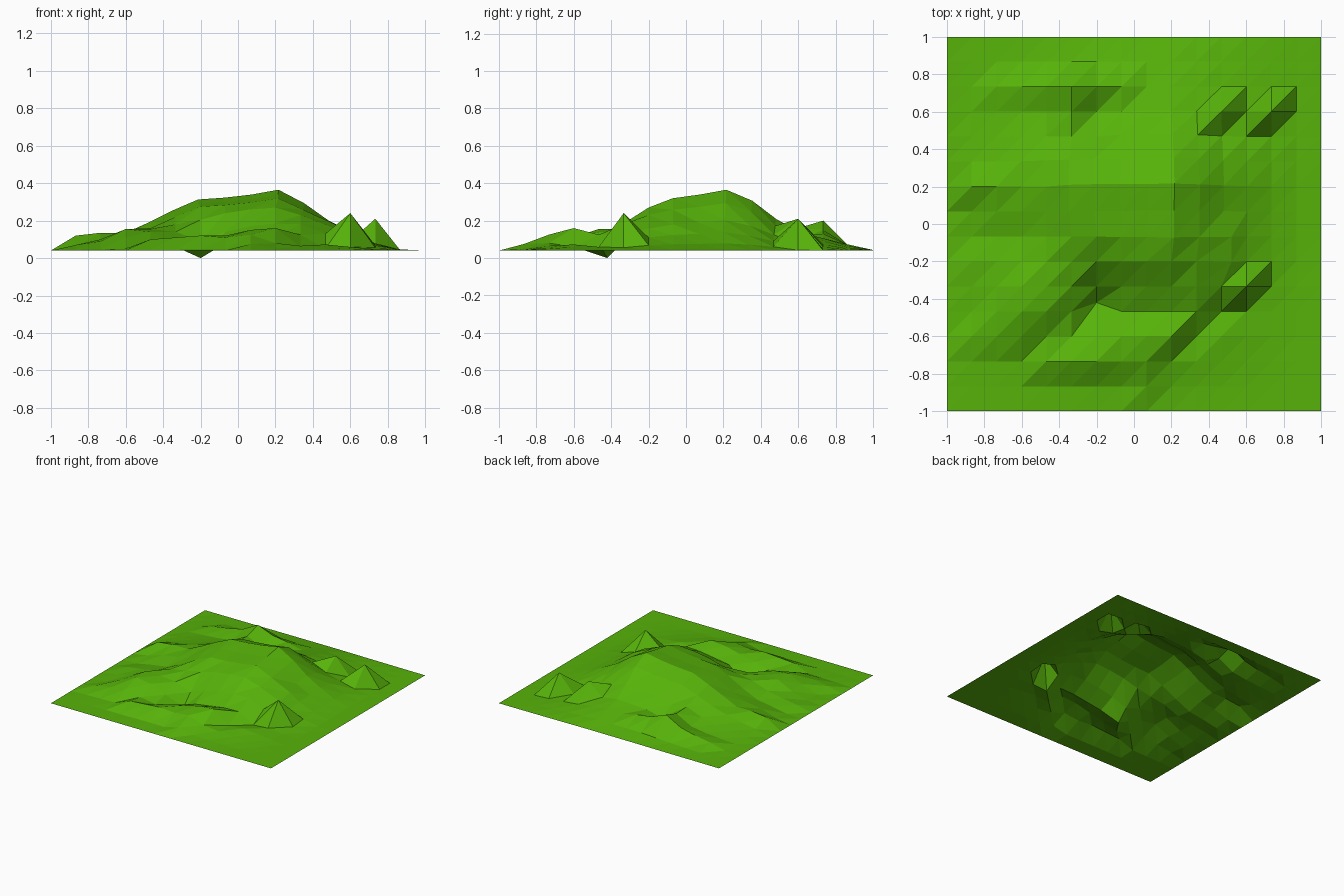
import bpy, bmesh

if "Cube" in bpy.data.objects:
    bpy.data.objects.remove(bpy.data.objects["Cube"])

N = 16                      # vertices per side
BASE = 0.04                 # level of the flat border

# Main hill: side profiles across x and along y
hill_x = [0, .12, .2, .3, .45, .66, .84, .87, .92, 1, .78, .5, .3, .12, .02, 0]
hill_y = [0, .02, .1, .2, .2, .4, .72, .86, .92, 1, .82, .52, .3, .2, .1, .01]

# Ridges and hollows around the hill: row -> (first column, heights)
ridges = {
    1: (7, [.045, .075, .05]),
    2: (3, [.05, .10, .11, .12, .11, .125, .08]),
    3: (1, [.07, .09, .11, .08, .06, .09, .12, .15, .16, .06]),
    4: (1, [.05, .10, .155, .14, .085, 0, .08, .10, .12, .125, .05]),
    5: (2, [.09, .155, .155, .14, .09, .14, .17, .185, .18, .13]),
    6: (4, [.16, .18, .205, .24, .26, .27, .23]),
    7: (1, [.045, .07, .09, .15, .22, .275]),
    8: (1, [.06, .10, .12, .17]),
    9: (1, [.12, .135, .135, .195]),
    11: (5, [.165, .15]),
    12: (2, [.06, .07, .09, .16, .09, .12]),
    13: (2, [.08, .10, .13, .20, .15, .13]),
}

# Single sharp peaks: (column, row, height)
spikes = [(12, 5, .24), (13, 12, .21), (11, 12, .21)]

height = {(i, j): BASE + .325 * hill_x[i] * hill_y[j] for i in range(N) for j in range(N)}
fixed = set()               # vertices that stay exactly on the grid
for j, (start, row) in ridges.items():
    for k, h in enumerate(row):
        height[start + k, j] = h
        fixed.add((start + k, j))
for i, j, h in spikes:
    height[i, j] = h
    fixed.add((i, j))

# Terrain sheet; raised hill vertices swell slightly outwards
bm = bmesh.new()
grid = {}
for (i, j), z in height.items():
    x, y = -1 + 2 * i / (N - 1), -1 + 2 * j / (N - 1)
    swell = 1 if (i, j) in fixed else 1 + max(0, z - .1) * .3
    grid[i, j] = bm.verts.new((x * swell, y * swell, z))
grid[6, 4].co.y = -.42      # the sunken pit
for j in (6, 7):            # steep right flank
    grid[11, j].co.x = .52

# Triangles split along the rising diagonal
for i in range(N - 1):
    for j in range(N - 1):
        a, b = grid[i, j], grid[i + 1, j]
        c, d = grid[i + 1, j + 1], grid[i, j + 1]
        bm.faces.new((a, b, c))
        bm.faces.new((a, c, d))

mesh = bpy.data.meshes.new("terrain")
bm.to_mesh(mesh)
bm.free()
terrain = bpy.data.objects.new("terrain", mesh)
bpy.context.collection.objects.link(terrain)

# Grass colour
grass = bpy.data.materials.new("grass")
grass.diffuse_color = (.095, .45, .003, 1)
grass.use_nodes = True
grass.node_tree.nodes["Principled BSDF"].inputs["Base Color"].default_value = grass.diffuse_color
mesh.materials.append(grass)
